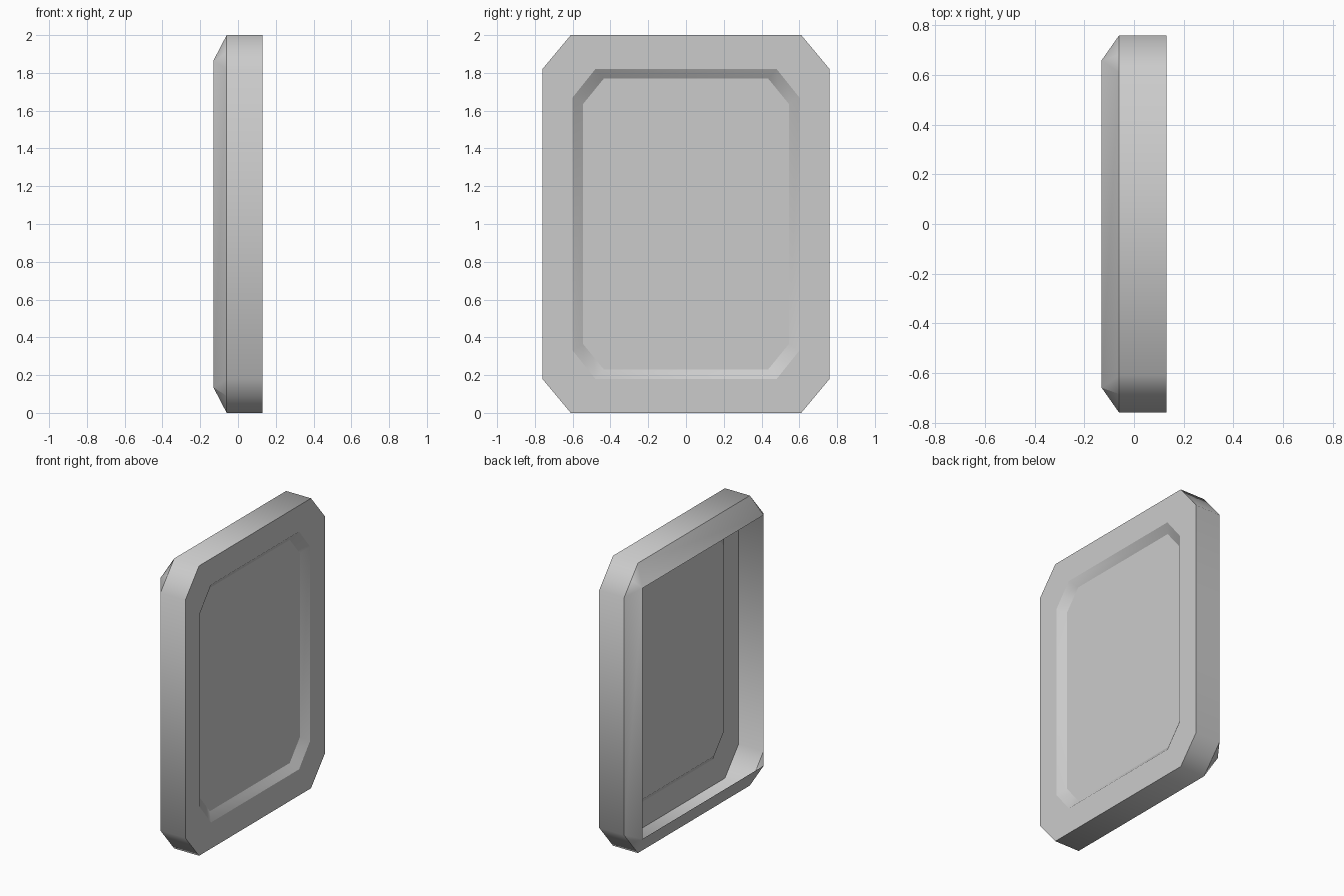
import bpy, bmesh, math

if "Cube" in bpy.data.objects:
    bpy.data.objects.remove(bpy.data.objects["Cube"])


def ring(bm, x, half_y, half_z, cut_y, cut_z):
    """Chamfered rectangle, three points per corner, counter-clockwise seen from +x."""
    verts = []
    for sy, sz in ((1, -1), (1, 1), (-1, 1), (-1, -1)):
        pts = [(half_y, half_z - cut_z),
               (half_y - cut_y / 2, half_z - cut_z / 2),
               (half_y - cut_y, half_z)]
        if sy * sz < 0:
            pts.reverse()
        verts += [bm.verts.new((x, sy * y, 1 + sz * z)) for y, z in pts]
    return verts


bm = bmesh.new()

# Rings from the recessed panel out over the frame to the open back
rings = [ring(bm, *r) for r in (
    (0.09, 0.545, 0.77, 0.11, 0.135),   # recess floor
    (0.13, 0.60, 0.82, 0.12, 0.15),     # recess rim
    (0.13, 0.76, 1.00, 0.15, 0.18),     # outer front edge
    (-0.06, 0.76, 1.00, 0.15, 0.18),    # back of side wall
    (-0.13, 0.66, 0.865, 0.0, 0.0),     # sloped rear lip, square corners
)]
bm.faces.new(rings[0])
for a, b in zip(rings, rings[1:]):
    for i in range(12):
        j = (i + 1) % 12
        bm.faces.new((a[i], b[i], b[j], a[j]))

# Crisp borders along the outlines, smooth across the corner cuts
for f in bm.faces:
    f.smooth = True
for r in rings[:4]:
    for i in range(12):
        bm.edges.get((r[i], r[(i + 1) % 12])).smooth = False
for i in (1, 4, 7, 10):
    bm.edges.get((rings[3][i], rings[4][i])).smooth = False

bmesh.ops.remove_doubles(bm, verts=bm.verts, dist=0.0005)

mesh = bpy.data.meshes.new("panel_shell")
bm.to_mesh(mesh)
bm.free()
panel = bpy.data.objects.new("panel_shell", mesh)
bpy.context.collection.objects.link(panel)
